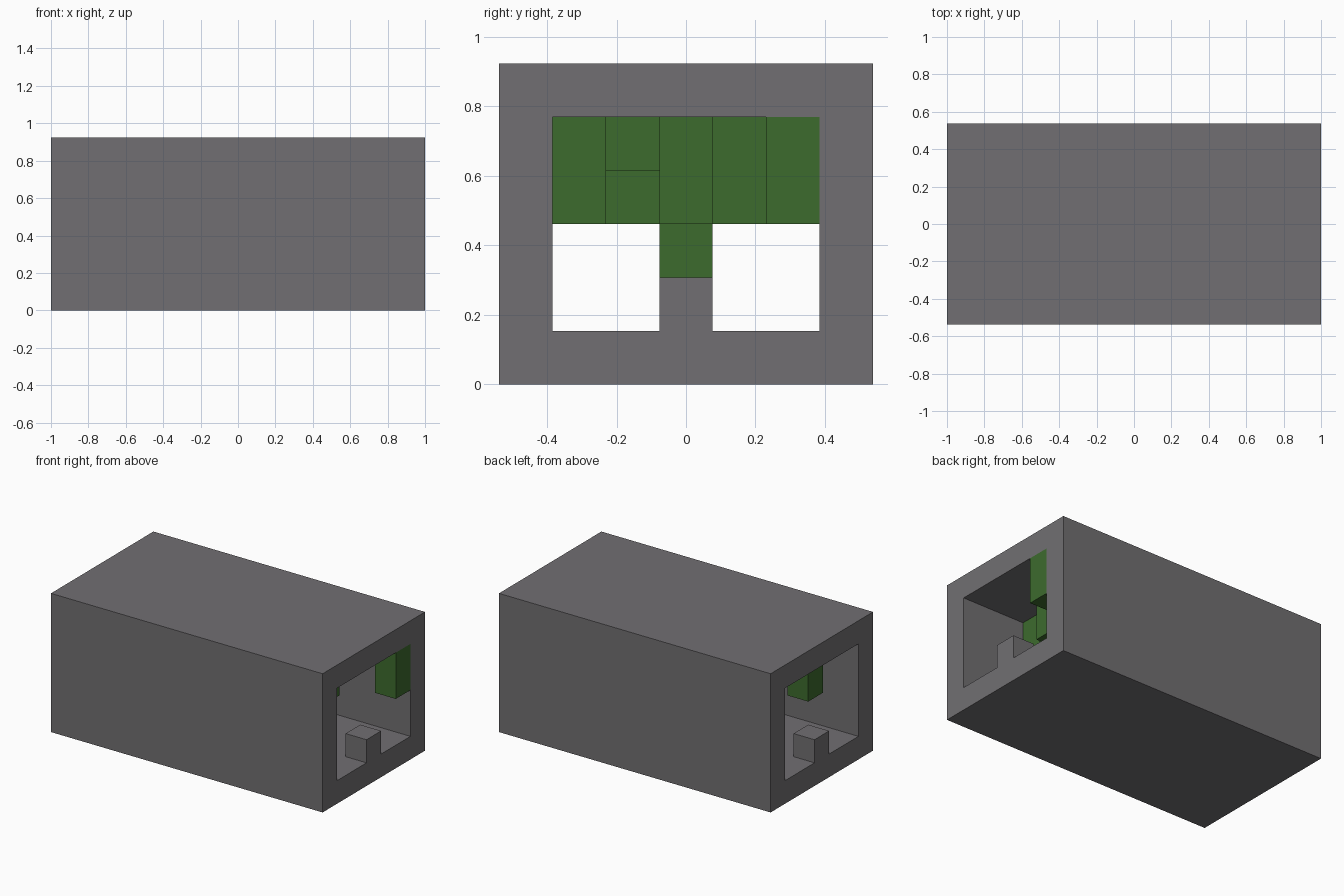
import bpy, bmesh

if "Cube" in bpy.data.objects:
    bpy.data.objects.remove(bpy.data.objects["Cube"], do_unlink=True)

U = 2 / 13  # edge of one building block


def material(name, rgb):
    mat = bpy.data.materials.new(name)
    mat.use_nodes = True
    mat.diffuse_color = (*rgb, 1)
    mat.node_tree.nodes["Principled BSDF"].inputs["Base Color"].default_value = (*rgb, 1)
    return mat


stone = material("grey stone", (0.166, 0.159, 0.168))
moss = material("green moss", (0.046, 0.145, 0.027))


def finish(name, bm, mat):
    bmesh.ops.recalc_face_normals(bm, faces=bm.faces)
    mesh = bpy.data.meshes.new(name)
    bm.to_mesh(mesh)
    bm.free()
    mesh.materials.append(mat)
    obj = bpy.data.objects.new(name, mesh)
    bpy.context.collection.objects.link(obj)
    return obj


def block(name, x, y, bottom, top, mat):
    """One-block-wide column at grid cell x, y between two grid heights."""
    bm = bmesh.new()
    bmesh.ops.create_cube(bm, size=U)
    for v in bm.verts:
        v.co.x += x * U
        v.co.y += y * U
        v.co.z = (top if v.co.z > 0 else bottom) * U
    finish(name, bm, mat)


# Square tunnel open at both ends: outer and inner rectangles swept along x
bm = bmesh.new()


def ring(x, half, low, high):
    corners = ((-half, low), (half, low), (half, high), (-half, high))
    return [bm.verts.new((x, y * U, z * U)) for y, z in corners]


outer = [ring(x, 3.5, 0, 6) for x in (-1, 1)]
inner = [ring(x, 2.5, 1, 5) for x in (-1, 1)]
loops = [outer[0], outer[1], inner[1], inner[0]]
for a, b in zip(loops, loops[1:] + loops[:1]):
    for i in range(4):
        j = (i + 1) % 4
        bm.faces.new((a[i], a[j], b[j], b[i]))
finish("tunnel_shell", bm, stone)

# Low step on the floor at each mouth
for side, x in (("left", 6), ("right", -6)):
    block(f"floor_step_{side}", x, 0, 1, 2, stone)

# Moss clumps hanging from the ceiling: cell x, cell y, lowest height
clumps = [(6, 2, 3), (4, 0, 3), (3, -2, 3), (1, -1, 4), (0, 0, 2), (-2, 1, 3), (-5, -1, 3)]
for n, (x, y, bottom) in enumerate(clumps, 1):
    block(f"hanging_moss_{n}", x, y, bottom, 5, moss)
